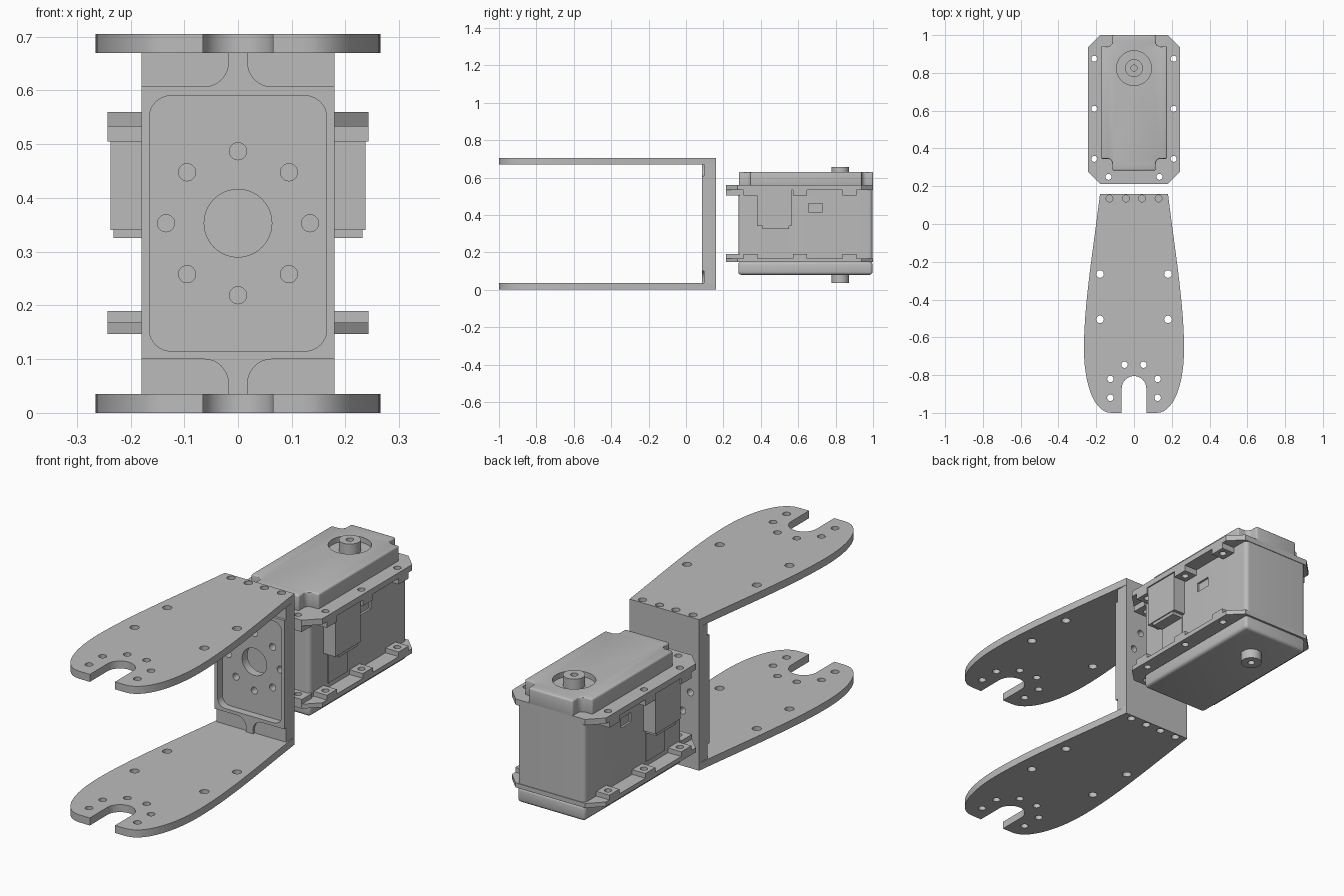
import bpy, bmesh, math
from mathutils import Vector
from mathutils.geometry import interpolate_bezier

if "Cube" in bpy.data.objects:
    bpy.data.objects.remove(bpy.data.objects["Cube"])

grey = bpy.data.materials.new("machined grey")
grey.use_nodes = True
grey.diffuse_color = (0.5, 0.5, 0.5, 1)
grey.node_tree.nodes["Principled BSDF"].inputs["Base Color"].default_value = (0.5, 0.5, 0.5, 1)

# Which coordinates a profile (u, v) and its extrusion height h fill
AXES = {"x": lambda u, v, h: (h, u, v),
        "y": lambda u, v, h: (u, h, v),
        "z": lambda u, v, h: (u, v, h)}


def arc(cx, cy, r, a0, a1, n):
    return [(cx + r * math.cos(math.radians(a0 + (a1 - a0) * i / n)),
             cy + r * math.sin(math.radians(a0 + (a1 - a0) * i / n))) for i in range(n + 1)]


def circle(cx, cy, r, n=24):
    return arc(cx, cy, r, 0, 360, n)[:-1]


def rect(x0, x1, y0, y1, r=0.0):
    if r == 0:
        return [(x0, y0), (x1, y0), (x1, y1), (x0, y1)]
    return (arc(x1 - r, y0 + r, r, -90, 0, 8) + arc(x1 - r, y1 - r, r, 0, 90, 8)
            + arc(x0 + r, y1 - r, r, 90, 180, 8) + arc(x0 + r, y0 + r, r, 180, 270, 8))


def mirrored(points):
    return [(s * x, y) for x, y in points for s in (-1, 1)]


def prisms(name, profiles, h0, h1, axis="z"):
    """One object made of extruded closed profiles."""
    bm = bmesh.new()
    place = AXES[axis]
    for profile in profiles:
        low = [bm.verts.new(place(u, v, h0)) for u, v in profile]
        high = [bm.verts.new(place(u, v, h1)) for u, v in profile]
        bm.faces.new(low)
        bm.faces.new(high)
        for i in range(len(low)):
            j = (i + 1) % len(low)
            bm.faces.new((low[i], low[j], high[j], high[i]))
    bmesh.ops.recalc_face_normals(bm, faces=bm.faces)
    mesh = bpy.data.meshes.new(name)
    bm.to_mesh(mesh)
    bm.free()
    mesh.materials.append(grey)
    obj = bpy.data.objects.new(name, mesh)
    bpy.context.collection.objects.link(obj)
    return obj


def activate(obj):
    bpy.ops.object.select_all(action="DESELECT")
    obj.select_set(True)
    bpy.context.view_layer.objects.active = obj


def cut(obj, profiles, h0, h1, axis="z"):
    cutter = prisms("cutter", profiles, h0, h1, axis)
    cutter.hide_render = True
    mod = obj.modifiers.new("cut", "BOOLEAN")
    mod.operation, mod.solver, mod.object = "DIFFERENCE", "EXACT", cutter
    activate(obj)
    bpy.ops.object.modifier_apply(modifier=mod.name)
    bpy.data.objects.remove(cutter)


def finish(obj, bevel=0.0):
    activate(obj)
    if bevel:
        mod = obj.modifiers.new("soft edges", "BEVEL")
        mod.width, mod.segments, mod.limit_method = bevel, 3, "ANGLE"
        mod.angle_limit = math.radians(40)
        bpy.ops.object.modifier_apply(modifier=mod.name)
    bpy.ops.object.shade_smooth_by_angle(angle=math.radians(30))


# Bracket arms: tapered plates with a forked end
side = [(0.18, 0.16), (0.215, -0.13), (0.265, -0.42), (0.265, -0.66)]
lobe = [(0.265, -0.66), (0.265, -0.85), (0.21, -1.0), (0.12, -1.0)]
half = []
for curve in (side, lobe):
    half += [tuple(p) for p in interpolate_bezier(*[Vector(p) for p in curve], 14)][:-1]
half += [(0.12, -1.0), (0.065, -1.0)] + arc(0, -0.87, 0.065, 0, 90, 10)
outline = half + [(-x, y) for x, y in reversed(half[:-1])]
arm_holes = ([circle(x, y, 0.018) for x, y in mirrored([(0.13, 0.135), (0.042, 0.135)])]
             + [circle(x, y, 0.02) for x, y in mirrored([(0.18, -0.265), (0.18, -0.505)])]
             + [circle(x, y, 0.017) for x, y in
                mirrored([(0.05, -0.745), (0.125, -0.82), (0.125, -0.92)])])
for name, z in (("lower_arm", 0.0), ("upper_arm", 0.67)):
    arm = prisms(name, [outline], z, z + 0.035)
    cut(arm, arm_holes, z - 0.05, z + 0.1)
    finish(arm)

# Bracket web: pocketed plate with a bolt circle and end ribs
web = prisms("bracket_web", [rect(-0.18, 0.18, 0.035, 0.67)], 0.085, 0.16, "y")
cut(web, [rect(-0.165, 0.165, 0.115, 0.59, 0.04)], 0.0, 0.12, "y")
bolts = [circle(*p, 0.016) for p in circle(0, 0.353, 0.134, 8)]
cut(web, [circle(0, 0.353, 0.063, 40)] + bolts, 0.0, 0.3, "y")
cut(web, [rect(x0, x1, z0, z1, 0.045) for x0, x1 in ((0.018, 0.3), (-0.3, -0.018))
          for z0, z1 in ((0.607, 0.8), (-0.1, 0.1))], 0.0, 0.097, "y")
finish(web)

# Motor case
case = prisms("motor_case", [rect(-0.175, 0.175, 0.28, 0.997, 0.02)], 0.16, 0.54)
cut(case, [rect(0.655, 0.73, 0.415, 0.46)], -0.3, -0.165, "x")
cut(case, [rect(0.655, 0.73, 0.415, 0.46)], 0.165, 0.3, "x")
finish(case)
base = prisms("lower_cover", [rect(-0.175, 0.175, 0.28, 0.997)], 0.08, 0.15)
finish(base, 0.015)

# Top cover with notched corners and a round well for the shaft
cover = prisms("upper_cover", [rect(-0.175, 0.175, 0.283, 1.0)], 0.55, 0.63)
cut(cover, [rect(x0, x1, y0, y1, 0.025) for x0, x1 in ((0.115, 0.3), (-0.3, -0.115))
            for y0, y1 in ((0.94, 1.1), (0.1, 0.345))], 0.5, 0.7)
finish(cover, 0.008)
cut(cover, [circle(0, 0.825, 0.092, 48)], 0.605, 0.7)
finish(cover)

# Output shafts
for name, z0, z1, d0, d1 in (("upper_shaft", 0.59, 0.655, 0.63, 0.7),
                             ("lower_shaft", 0.035, 0.1, 0.0, 0.06)):
    shaft = prisms(name, [circle(0, 0.825, 0.047, 40)], z0, z1)
    cut(shaft, [circle(0, 0.825, 0.016)], d0, d1)
    finish(shaft)

# Mounting flanges with bosses round their holes
edge = [(0.18, 0.213), (0.243, 0.275), (0.243, 0.937), (0.18, 1.0)]
flange_outline = edge + [(-x, y) for x, y in reversed(edge)]
side_holes = mirrored([(0.21, 0.345), (0.21, 0.61), (0.21, 0.875)])
front_holes = mirrored([(0.135, 0.25)])
flange_holes = [circle(x, y, 0.016) for x, y in side_holes + front_holes]
boss_shapes = [rect(min(s * 0.17, s * 0.243), max(s * 0.17, s * 0.243), y - 0.037, y + 0.037)
               for s in (-1, 1) for y in (0.345, 0.61, 0.875)]
boss_shapes += [rect(x - 0.045, x + 0.045, 0.213, 0.29) for x, y in front_holes]
for name, z0, z1, b0, b1 in (("upper", 0.533, 0.56, 0.505, 0.533),
                             ("lower", 0.147, 0.168, 0.168, 0.19)):
    flange = prisms(name + "_flange", [flange_outline], z0, z1)
    bosses = prisms(name + "_bosses", boss_shapes, b0, b1)
    for part in (flange, bosses):
        cut(part, flange_holes, 0.0, 0.7)
        finish(part)

# Connector housings on both sides, each with a small lower lip
for name, s in (("left", 1), ("right", -1)):
    finish(prisms(name + "_connector", [rect(0.38, 0.565, 0.34, 0.535)],
                  min(s * 0.17, s * 0.237), max(s * 0.17, s * 0.237), "x"))
    finish(prisms(name + "_connector_lip", [rect(0.41, 0.55, 0.325, 0.345)],
                  min(s * 0.17, s * 0.232), max(s * 0.17, s * 0.232), "x"))
    finish(prisms(name + "_connector_panel", [rect(0.41, 0.55, 0.19, 0.33)],
                  min(s * 0.17, s * 0.179), max(s * 0.17, s * 0.179), "x"))
